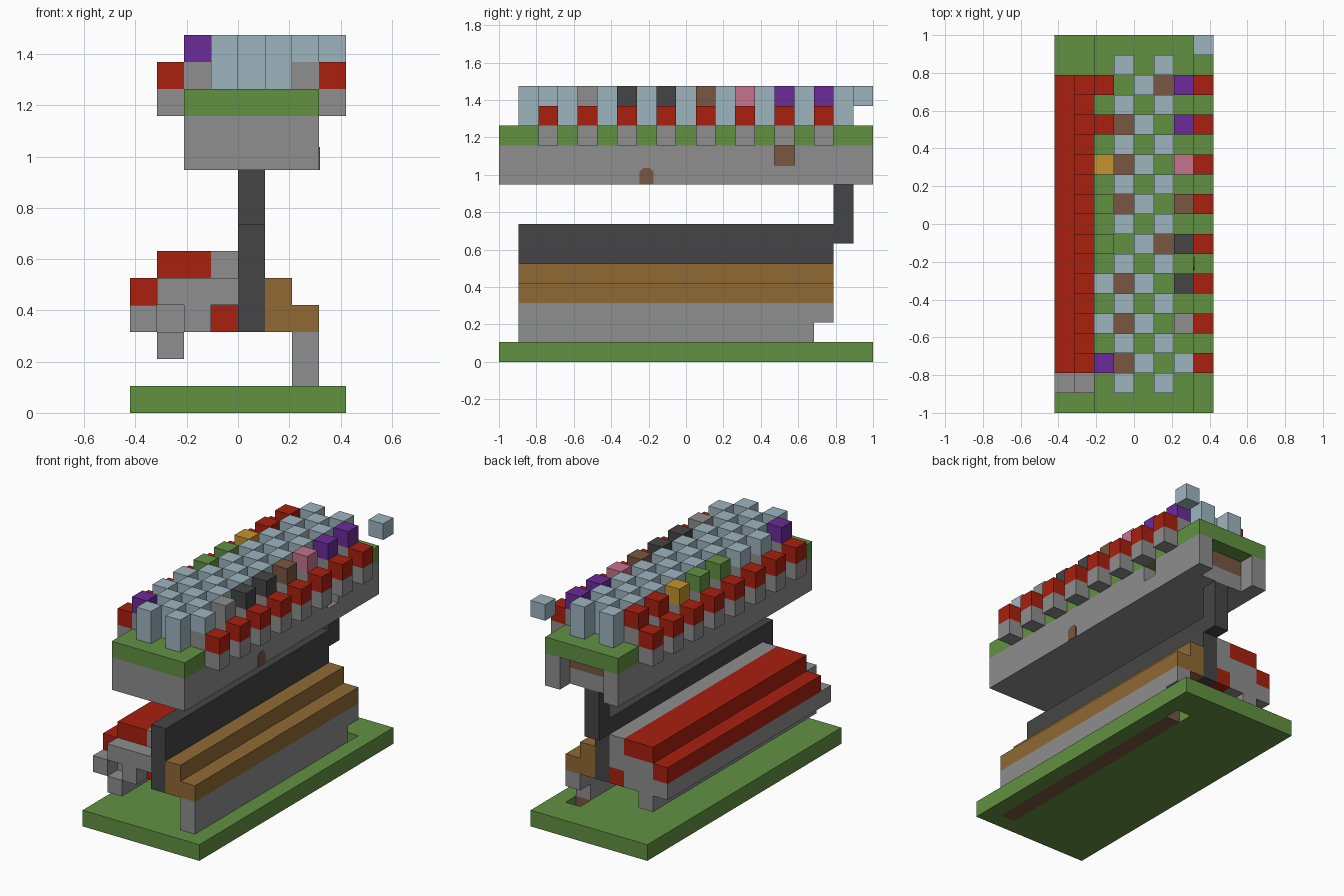
import bpy
import bmesh

cube = bpy.data.objects.get("Cube")
if cube:
    bpy.data.objects.remove(cube, do_unlink=True)

U = 2 / 19  # one grid cell


def linear(c):
    c /= 255
    return c / 12.92 if c <= 0.04045 else ((c + 0.055) / 1.055) ** 2.4


def make_material(name, code):
    mat = bpy.data.materials.new(name)
    mat.use_nodes = True
    rgb = [linear(c) for c in bytes.fromhex(code)] + [1]
    mat.diffuse_color = rgb
    mat.node_tree.nodes["Principled BSDF"].inputs["Base Color"].default_value = rgb
    return mat


PALETTE = dict(green="629142", grey="8e8e8e", blue="9db5bf", red="a9200f",
               purple="6b2b99", dark="454545", brown="785741", wood="906a34",
               pink="c3738c", yellow="c3942c")
MATS = {name: make_material(name, code) for name, code in PALETTE.items()}


def blocks(name, colour, *boxes):
    """One object made of boxes; each box is x, y, z spans in grid cells."""
    bm = bmesh.new()
    for spans in boxes:
        verts = bmesh.ops.create_cube(bm, size=1)["verts"]
        for v in verts:
            for axis, (low, high) in enumerate(spans):
                v.co[axis] = (low if v.co[axis] < 0 else high)
    for v in bm.verts:
        v.co.x = (v.co.x - 4) * U
        v.co.y = v.co.y * U - 1
        v.co.z *= U
    mesh = bpy.data.meshes.new(name)
    bm.to_mesh(mesh)
    bm.free()
    mesh.materials.append(MATS[colour])
    obj = bpy.data.objects.new(name, mesh)
    bpy.context.collection.objects.link(obj)
    return obj


def cell(i, j, k, height=1):
    return (i, i + 1), (j, j + 1), (k, k + height)


FULL = (0, 19)
LONG = (1, 17)
SHORT = (2, 17)

# Base slab with a slot, partly filled by a brown strip
LOW = (0, 1)
blocks("base", "green", ((0, 6), FULL, LOW), ((7, 8), FULL, LOW),
       ((6, 7), (0, 1), LOW), ((6, 7), (17, 19), LOW))
blocks("base_strip", "brown", ((6, 7), (1, 16), LOW))

# Stepped wooden side and its supporting wall
blocks("support_wall", "grey", ((6, 7), (1, 16), (1, 2)), ((6, 7), LONG, (2, 3)))
blocks("wood_steps", "wood", ((5, 7), LONG, (3, 4)), ((5, 6), LONG, (4, 5)))

# Central wall and the post carrying the deck
blocks("central_wall", "dark", ((4, 5), LONG, (3, 7)))
blocks("deck_post", "dark", cell(4, 17, 6, 3))

# Grey side body, with a notched front end
blocks("side_body", "grey", ((0, 3), SHORT, (3, 4)), ((1, 4), LONG, (4, 5)),
       ((3, 4), SHORT, (5, 6)), ((1, 2), LONG, (2, 3)),
       cell(0, 1, 3), cell(2, 1, 3))
blocks("red_cushions", "red", ((0, 1), SHORT, (4, 5)), ((1, 3), SHORT, (5, 6)),
       ((3, 4), SHORT, (3, 4)))

# Upper deck: grey shell, brown core, green top
SHELL = (10, 11)
FLOOR = (9, 10)
blocks("deck_shell", "grey", ((2, 7), (0, 18), FLOOR), ((2, 7), (0, 1), SHELL),
       ((2, 3), (1, 19), SHELL), ((6, 7), (1, 14), SHELL), ((6, 7), (15, 19), SHELL),
       cell(2, 18, 9), cell(6, 18, 9))
blocks("deck_core", "brown", ((3, 6), (1, 18), SHELL))
blocks("deck_top", "green", ((2, 7), FULL, (11, 12)))

# Small arched plate on the deck side
arch = blocks("side_arch", "brown", ((7, 7.04), (7.15, 7.85), (9, 9.85)))
bm = bmesh.new()
bm.from_mesh(arch.data)
top = max(v.co.z for v in bm.verts)
edges = [e for e in bm.edges if all(v.co.z > top - 0.001 for v in e.verts)
         and abs(e.verts[0].co.y - e.verts[1].co.y) < 0.001]
bmesh.ops.bevel(bm, geom=edges, offset=0.02, segments=1, affect="EDGES")
bm.to_mesh(arch.data)
bm.free()

# Staggered pale pegs along the middle of the deck
pegs = [cell(i, j, 12, 2) for j in range(1, 18, 2) for i in (3, 5)]
pegs += [cell(4, j, 12, 2) for j in range(2, 17, 2)]
blocks("middle_pegs", "blue", *pegs)

# Red-capped side brackets
ROWS = range(2, 17, 2)
SIDES = (1, 7)
blocks("side_brackets", "grey", *[cell(i, j, 11) for i in SIDES for j in ROWS])
blocks("side_caps", "red", *[cell(i, j, 12) for i in SIDES for j in ROWS])

# Coloured knobs on grey stems, listed front to back
KNOBS = {2: "purple blue blue green green yellow red red",
         6: "blue grey dark dark brown pink purple purple"}
for i, colours in KNOBS.items():
    side = "right" if i < 4 else "left"
    blocks(side + "_knob_stems", "grey", *[cell(i, j, 12) for j in ROWS])
    for j, colour in zip(ROWS, colours.split()):
        blocks(side + "_knob", colour, cell(i, j, 13))

# Brown inlays in the deck between the pegs
inlays = []
for j, i in zip(ROWS, (3, 3, 3, 5, 3, 3, 3, 5)):
    x, y, z = cell(i, j, 12)
    inlays.append((x, y, (12, 12.04)))
blocks("deck_inlays", "brown", *inlays)

# Detached block at the back corner
blocks("corner_block", "blue", cell(7, 18, 13))
